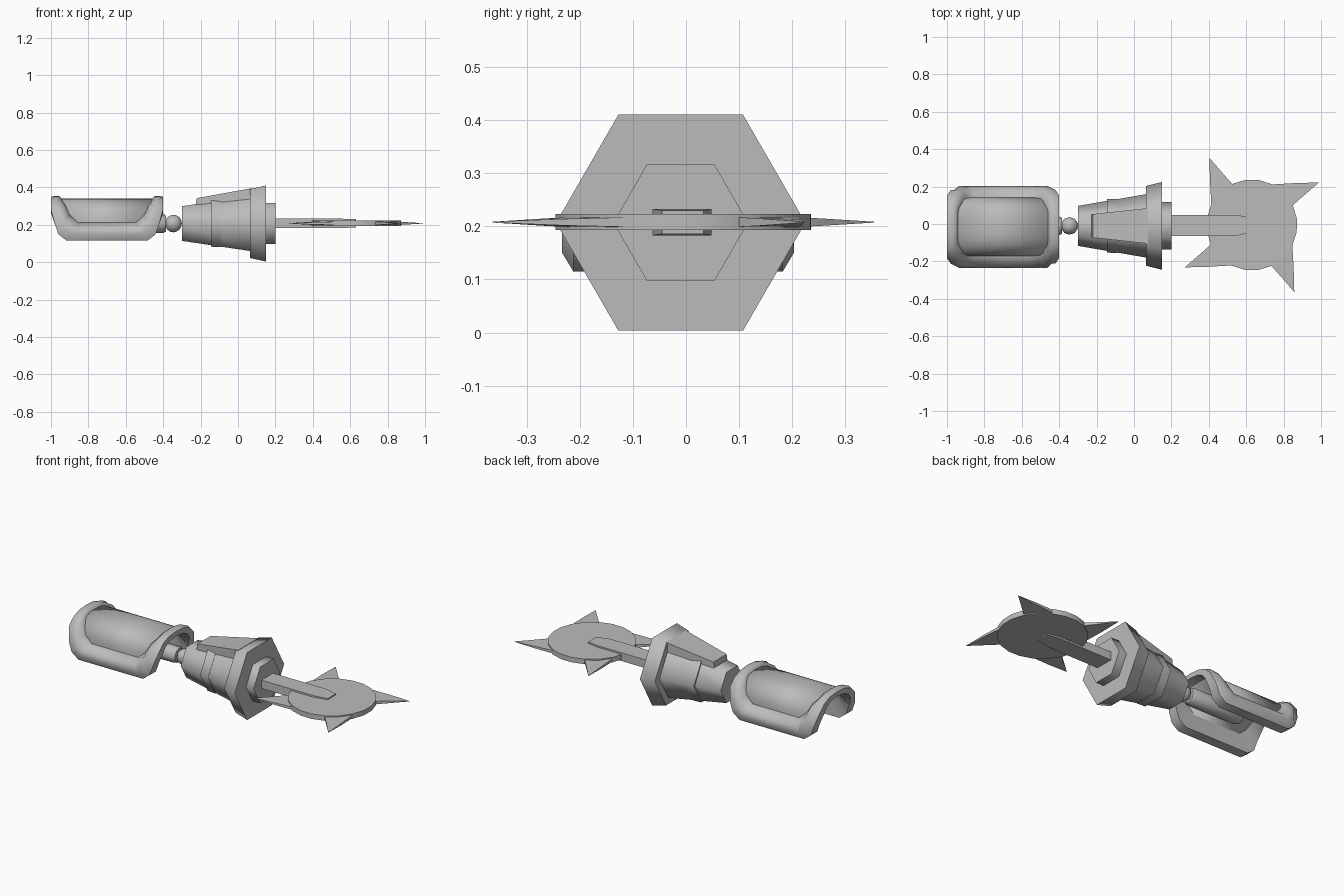
import bpy, bmesh, math
from mathutils import Vector

if "Cube" in bpy.data.objects:
    bpy.data.objects.remove(bpy.data.objects["Cube"])

grey = bpy.data.materials.new("plain grey")
grey.use_nodes = True
grey.diffuse_color = (0.5, 0.5, 0.5, 1)
grey.node_tree.nodes["Principled BSDF"].inputs["Base Color"].default_value = (0.5, 0.5, 0.5, 1)

CY, CZ = -0.01, 0.207  # arm axis


def finish(name, bm, angle=35):
    bmesh.ops.recalc_face_normals(bm, faces=bm.faces)
    me = bpy.data.meshes.new(name)
    bm.to_mesh(me)
    bm.free()
    me.materials.append(grey)
    ob = bpy.data.objects.new(name, me)
    bpy.context.collection.objects.link(ob)
    bpy.ops.object.select_all(action='DESELECT')
    ob.select_set(True)
    bpy.context.view_layer.objects.active = ob
    bpy.ops.object.shade_smooth_by_angle(angle=math.radians(angle))
    return ob


def loft(name, rings, caps=True, closed=False, angle=35):
    """Skin a list of equal-length point loops."""
    bm = bmesh.new()
    vs = [[bm.verts.new(p) for p in r] for r in rings]
    n = len(vs[0])
    pairs = list(zip(vs, vs[1:])) + ([(vs[-1], vs[0])] if closed else [])
    for a, b in pairs:
        for i in range(n):
            j = (i + 1) % n
            bm.faces.new((a[i], a[j], b[j], b[i]))
    if caps and not closed:
        bm.faces.new(vs[0])
        bm.faces.new(vs[-1])
    return finish(name, bm, angle)


def ring(x, r, n=6):
    return [(x, CY + r * math.cos(2 * math.pi * i / n), CZ + r * math.sin(2 * math.pi * i / n))
            for i in range(n)]


def lathe(name, stations, n=6, angle=62):
    return loft(name, [ring(x, r, n) for x, r in stations], angle=angle)


def box_ring(x, y0, y1, z0, z1):
    return [(x, y0, z0), (x, y1, z0), (x, y1, z1), (x, y0, z1)]


# Shoulder guard: arch cross-section, s runs from -1 to 1 over the top
PX, PY = -0.70, -0.015


def arch(s):
    t, sg = abs(s), (1 if s >= 0 else -1)
    if t < 0.7:
        a = t / 0.7 * math.pi / 2
        return Vector((sg * 0.157 * math.sin(a) ** 0.8, 0.20 + 0.14 * max(math.cos(a), 0) ** 0.8))
    return Vector((sg * 0.157, 0.20 - 0.085 * (t - 0.7) / 0.3))


def on_arch(x, s, h):
    d = arch(s + 0.02) - arch(s - 0.02)
    n = Vector((-d.y, d.x)).normalized()
    p = arch(s) + n * h
    return (PX + x, PY + p.x, p.y)


def rim_loop(k, f, h):
    """Chamfered rectangle wrapped on the arch: k insets it, f swells it outward."""
    X, S = 0.30 - 0.06 * k, 1 - 0.32 * k
    half = [(X, -(S - 0.5) + 2 * (S - 0.5) * i / 6) for i in range(7)]
    half += [(X - 0.02, S - 0.31), (X - 0.04, S - 0.12), (X - 0.085, S), (0, S), (-X + 0.085, S),
             (-X + 0.04, S - 0.12), (-X + 0.02, S - 0.31)]
    pts = half + [(-x, -s) for x, s in half]
    return [on_arch(x, s, h + f * (0.015 + 0.047 * min(1, abs(s) / 0.7) ** 2)) for x, s in pts]


loft("shoulder_rim", [rim_loop(*p) for p in
     [(0, 0, -0.02), (0, 0.65, 0), (0.4, 1, 0), (0.75, 0.85, 0), (1, 0, 0), (1, 0, -0.02)]],
     closed=True, angle=50)

bm = bmesh.new()
cols = [[bm.verts.new(on_arch(x, -0.8 + 1.6 * i / 24, 0)) for i in range(25)] for x in (-0.25, 0.25)]
for i in range(24):
    bm.faces.new((cols[0][i], cols[1][i], cols[1][i + 1], cols[0][i + 1]))
panel = finish("shoulder_panel", bm)
# shell thickness grows inward
mod = panel.modifiers.new("thickness", 'SOLIDIFY')
mod.thickness = 0.018
mod.offset = -1 if panel.data.polygons[12].normal.z > 0 else 1

# Upper arm and elbow ball
lathe("upper_arm", [(-0.74, 0.04), (-0.72, 0.05), (-0.40, 0.05), (-0.385, 0.042)], 8, 50)
bm = bmesh.new()
bmesh.ops.create_uvsphere(bm, u_segments=10, v_segments=8, radius=0.047)
bmesh.ops.translate(bm, vec=(-0.345, CY, CZ), verts=bm.verts)
finish("elbow_ball", bm, 50)

# Hexagonal forearm, band, wrist flange and socket
lathe("forearm", [(-0.30, 0.107), (0.08, 0.172)])
lathe("forearm_band", [(-0.145, 0.143), (-0.09, 0.145)])
lathe("wrist_flange", [(0.065, 0.213), (0.15, 0.235)])
lathe("blade_socket", [(0.14, 0.127), (0.20, 0.127)])

# Raised plate on top of the forearm
loft("forearm_plate", [box_ring(-0.228, CY - 0.06, CY + 0.06, 0.27, 0.30),
                       box_ring(-0.22, CY - 0.063, CY + 0.063, 0.27, 0.343),
                       box_ring(0.075, CY - 0.095, CY + 0.095, 0.27, 0.396)], angle=30)

# Blade holder bar with a tapered end
loft("blade_bar", [box_ring(0.19, -0.063, 0.048, 0.183, 0.233),
                   box_ring(0.55, -0.063, 0.048, 0.183, 0.233),
                   box_ring(0.63, -0.045, 0.033, 0.186, 0.230)], angle=15)

# Saw disc
BX, BY, BZ = 0.63, -0.005, 0.208


def polar(r, deg, z):
    a = math.radians(deg)
    return (BX + r * math.cos(a), BY + r * math.sin(a), BZ + z)


rim_angles = [q * 90 + a for q in range(4) for a in (25.5, 44, 63, 81, 98)]
loft("saw_disc", [[polar(0.243, a, z) for a in rim_angles] for z in (-0.015, 0.015)], angle=30)

# Four hooked teeth, thinning to the tip
for q in range(4):
    bm = bmesh.new()
    outline = [(0.20, 27, 0.010), (0.243, 25.5, 0.009), (0.295, 28.5, 0.007), (0.425, 32.3, 0.0008),
               (0.322, 44, 0.006), (0.243, 63, 0.009), (0.20, 61, 0.010)]
    hi = [bm.verts.new(polar(r, a + 90 * q, t)) for r, a, t in outline]
    lo = [bm.verts.new(polar(r, a + 90 * q, -t)) for r, a, t in outline]
    bm.faces.new(hi)
    bm.faces.new(lo[::-1])
    for i in range(7):
        j = (i + 1) % 7
        bm.faces.new((hi[i], lo[i], lo[j], hi[j]))
    finish(f"saw_tooth_{q + 1}", bm, 30)
